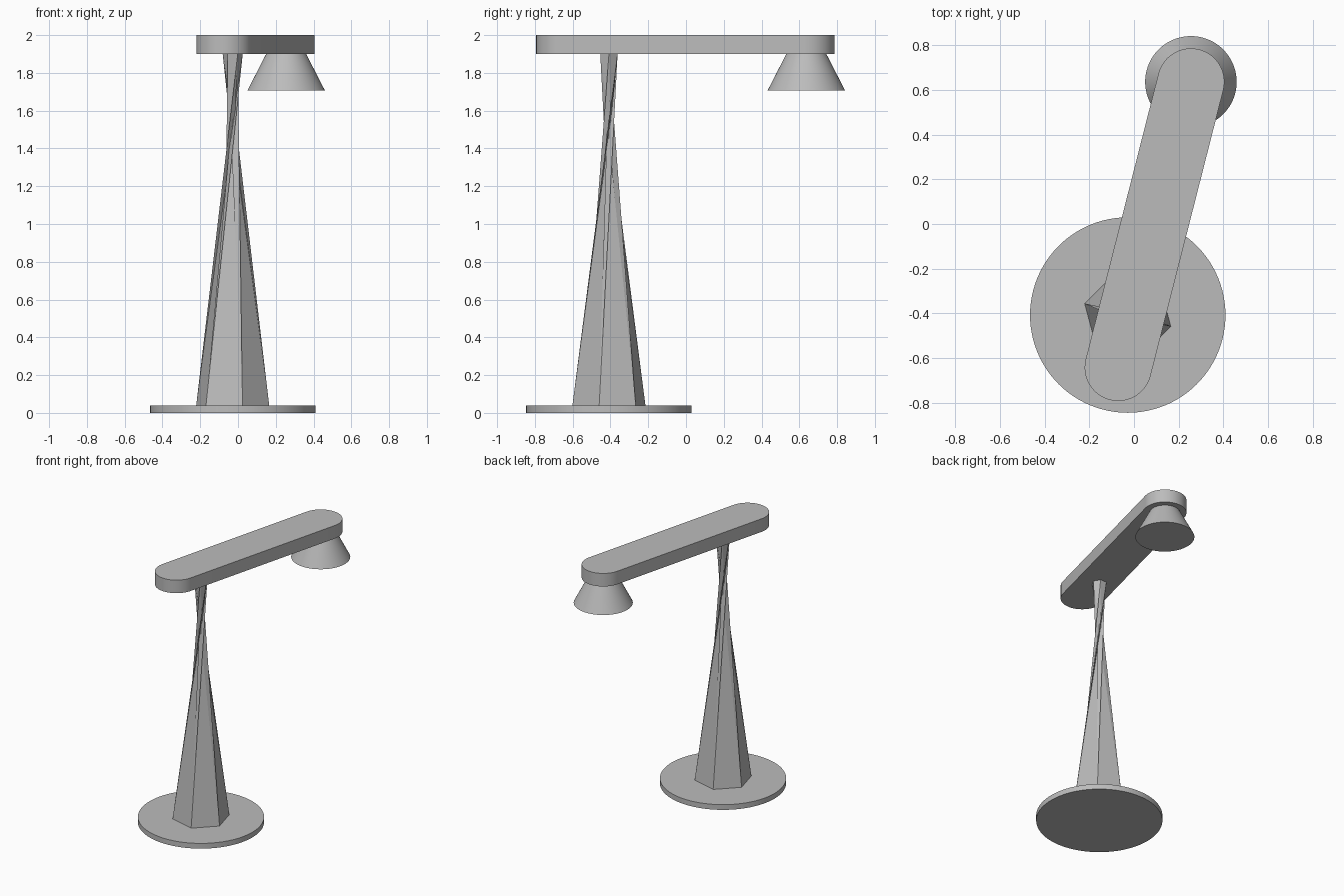
import bpy
import bmesh
from math import sin, cos, pi, radians, atan2

if "Cube" in bpy.data.objects:
    bpy.data.objects.remove(bpy.data.objects["Cube"], do_unlink=True)

grey = bpy.data.materials.new("plain_grey")
grey.use_nodes = True
colour = (0.5, 0.5, 0.5, 1)
grey.diffuse_color = colour
grey.node_tree.nodes["Principled BSDF"].inputs["Base Color"].default_value = colour

STAND = (-0.028, -0.408)      # centre of base and post
HEAD = (0.255, 0.637)         # centre of lamp shade and far arm end
TAIL = (-0.071, -0.643)       # near arm end


def arc(centre, radius, start, sweep, steps):
    """Points along a circular arc, end included."""
    return [(centre[0] + radius * cos(start + sweep * i / steps),
             centre[1] + radius * sin(start + sweep * i / steps))
            for i in range(steps + 1)]


def ring(centre, radius, count, start=0):
    return arc(centre, radius, start, 2 * pi, count)[:-1]


def loft(name, low, z_low, high, z_high, smooth=True):
    """Join two outlines with walls and cap both ends."""
    bm = bmesh.new()
    a = [bm.verts.new((x, y, z_low)) for x, y in low]
    b = [bm.verts.new((x, y, z_high)) for x, y in high]
    bm.faces.new(a[::-1])
    bm.faces.new(b)
    for i in range(len(a)):
        j = (i + 1) % len(a)
        if smooth:
            bm.faces.new((a[i], a[j], b[j], b[i]))
        else:
            # twisted walls fold inward along the longer diagonal
            bm.faces.new((a[i], a[j], b[j]))
            bm.faces.new((a[i], b[j], b[i]))
    mesh = bpy.data.meshes.new(name)
    bm.to_mesh(mesh)
    bm.free()
    mesh.materials.append(grey)
    obj = bpy.data.objects.new(name, mesh)
    bpy.context.collection.objects.link(obj)
    if smooth:
        bpy.ops.object.select_all(action="DESELECT")
        obj.select_set(True)
        bpy.context.view_layer.objects.active = obj
        bpy.ops.object.shade_smooth_by_angle(angle=radians(30))
    return obj


# Round base plate
disc = ring(STAND, 0.438, 96)
loft("base_plate", disc, 0, disc, 0.04)

# Six-sided tapering post, twisted from bottom to top
turn = radians(165)
loft("twisted_post", ring(STAND, 0.2, 6, turn), 0.04,
     ring(STAND, 0.053, 6, turn + radians(135)), 1.9, smooth=False)

# Flat arm with rounded ends
along = atan2(HEAD[1] - TAIL[1], HEAD[0] - TAIL[0])
slot = (arc(HEAD, 0.15, along - pi / 2, pi, 40)
        + arc(TAIL, 0.15, along + pi / 2, pi, 40))
loft("arm", slot, 1.9, slot, 2)

# Conical lamp shade under the far end
loft("lamp_shade", ring(HEAD, 0.205, 96), 1.707, ring(HEAD, 0.106, 96), 1.9)
